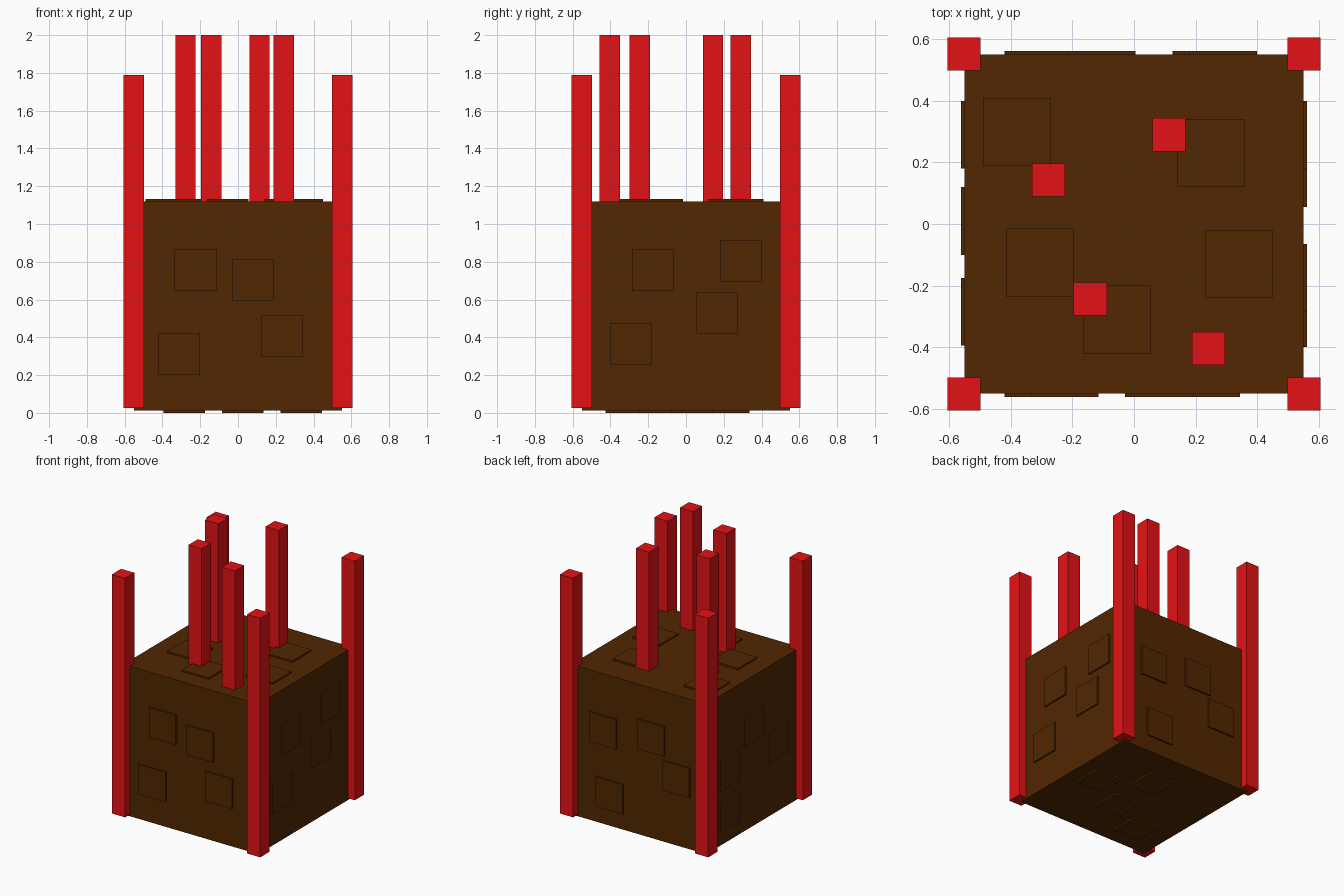
import bpy
import bmesh
from mathutils import Vector

cube = bpy.data.objects.get("Cube")
if cube:
    bpy.data.objects.remove(cube, do_unlink=True)


def make_material(name, rgb):
    mat = bpy.data.materials.new(name)
    mat.use_nodes = True
    color = (*rgb, 1.0)
    mat.diffuse_color = color
    mat.node_tree.nodes["Principled BSDF"].inputs["Base Color"].default_value = color
    return mat


BROWN = make_material("dark_brown", (0.085, 0.02, 0.0005))
RED = make_material("bright_red", (0.78, 0.006, 0.008))


def box(name, low, high, mat):
    """Axis-aligned box between two opposite corners."""
    low, high = Vector(low), Vector(high)
    bm = bmesh.new()
    bmesh.ops.create_cube(bm, size=1)
    bmesh.ops.scale(bm, vec=high - low, verts=bm.verts)
    bmesh.ops.translate(bm, vec=(low + high) / 2, verts=bm.verts)
    mesh = bpy.data.meshes.new(name)
    bm.to_mesh(mesh)
    bm.free()
    mesh.materials.append(mat)
    obj = bpy.data.objects.new(name, mesh)
    bpy.context.collection.objects.link(obj)
    return obj


HALF, BOTTOM, TOP = 0.55, 0.012, 1.12
PATCH, RAISE, SINK = 0.11, 0.012, 0.02
POST = 0.054

# Main block
box("body", (-HALF, -HALF, BOTTOM), (HALF, HALF, TOP), BROWN)


# Raised square patches: axis and outer level of each face, then patch centres
def patches(side, axis, level, sign, centres):
    for i, centre in enumerate(centres, 1):
        low = [c - PATCH for c in centre]
        high = [c + PATCH for c in centre]
        ends = sorted((level - sign * SINK, level + sign * RAISE))
        low.insert(axis, ends[0])
        high.insert(axis, ends[1])
        box(f"{side}_patch_{i}", low, high, BROWN)


patches("front", 1, -HALF, -1, [(-0.225, 0.755), (0.08, 0.705), (-0.31, 0.31), (0.235, 0.405)])
patches("back", 1, HALF, 1, [(0.29, 0.705), (-0.105, 0.755), (0.235, 0.24), (-0.31, 0.505)])
patches("left", 0, HALF, 1, [(-0.175, 0.755), (0.29, 0.805), (0.165, 0.53), (-0.29, 0.365)])
patches("right", 0, -HALF, -1, [(0.29, 0.53), (0.01, 0.75), (-0.285, 0.52), (0.29, 0.235)])
patches("top", 2, TOP, 1, [(-0.38, 0.30), (0.25, 0.23), (-0.305, -0.125), (0.34, -0.13), (-0.055, -0.31)])
patches("bottom", 2, BOTTOM, -1, [(0.335, 0.03), (0.025, 0.225), (0.025, -0.14), (-0.285, -0.315)])


def post(name, x, y, z0, z1):
    box(name, (x - POST, y - POST, z0), (x + POST, y + POST, z1), RED)


# Tall posts on the four vertical edges
for x, side in ((-1, "right"), (1, "left")):
    for y, end in ((-1, "front"), (1, "back")):
        post(f"{end}_{side}_corner_post", x * 0.552, y * 0.552, 0.025, 1.79)

# Posts rising from the top
for i, (x, y) in enumerate([(-0.278, 0.143), (0.114, 0.29), (-0.142, -0.244), (0.242, -0.404)], 1):
    post(f"top_post_{i}", x, y, TOP - 0.05, 2.0)
